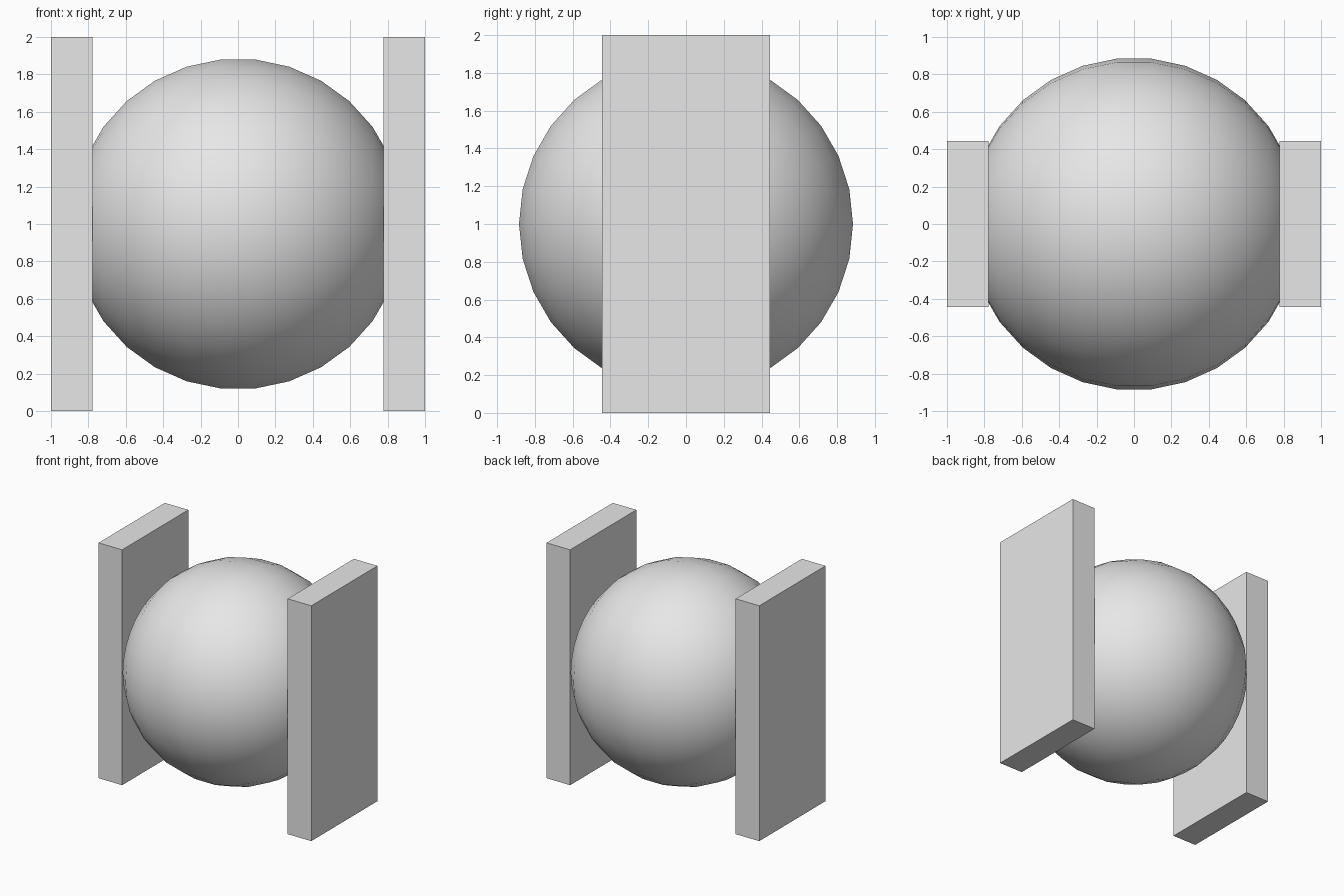
import bpy, bmesh, math
from mathutils import Matrix

cube = bpy.data.objects.get("Cube")
if cube:
    bpy.data.objects.remove(cube, do_unlink=True)

RADIUS = 0.889
THICK = 0.222

# Single plain grey
grey = bpy.data.materials.new("light_grey")
grey.use_nodes = True
grey.diffuse_color = (0.8, 0.8, 0.8, 1)
grey.node_tree.nodes["Principled BSDF"].inputs["Base Color"].default_value = (0.8, 0.8, 0.8, 1)


def add_object(name, bm, smooth=False):
    for face in bm.faces:
        face.smooth = smooth
    mesh = bpy.data.meshes.new(name)
    bm.to_mesh(mesh)
    bm.free()
    mesh.materials.append(grey)
    obj = bpy.data.objects.new(name, mesh)
    bpy.context.collection.objects.link(obj)
    return obj


# Central ball, poles pointing at the side panels
bm = bmesh.new()
bmesh.ops.create_uvsphere(bm, u_segments=30, v_segments=15, radius=RADIUS,
                          matrix=Matrix.Rotation(math.pi / 2, 4, "Y"))
ball = add_object("ball", bm, smooth=True)
ball.location.z = 1

# Upright side panels, with the ball poles reaching their middle
for name, side in (("left_panel", 1), ("right_panel", -1)):
    bm = bmesh.new()
    bmesh.ops.create_cube(bm, size=1, matrix=Matrix.Diagonal((THICK, RADIUS, 2, 1)))
    panel = add_object(name, bm)
    panel.location = (side * (1 - THICK / 2), 0, 1)
